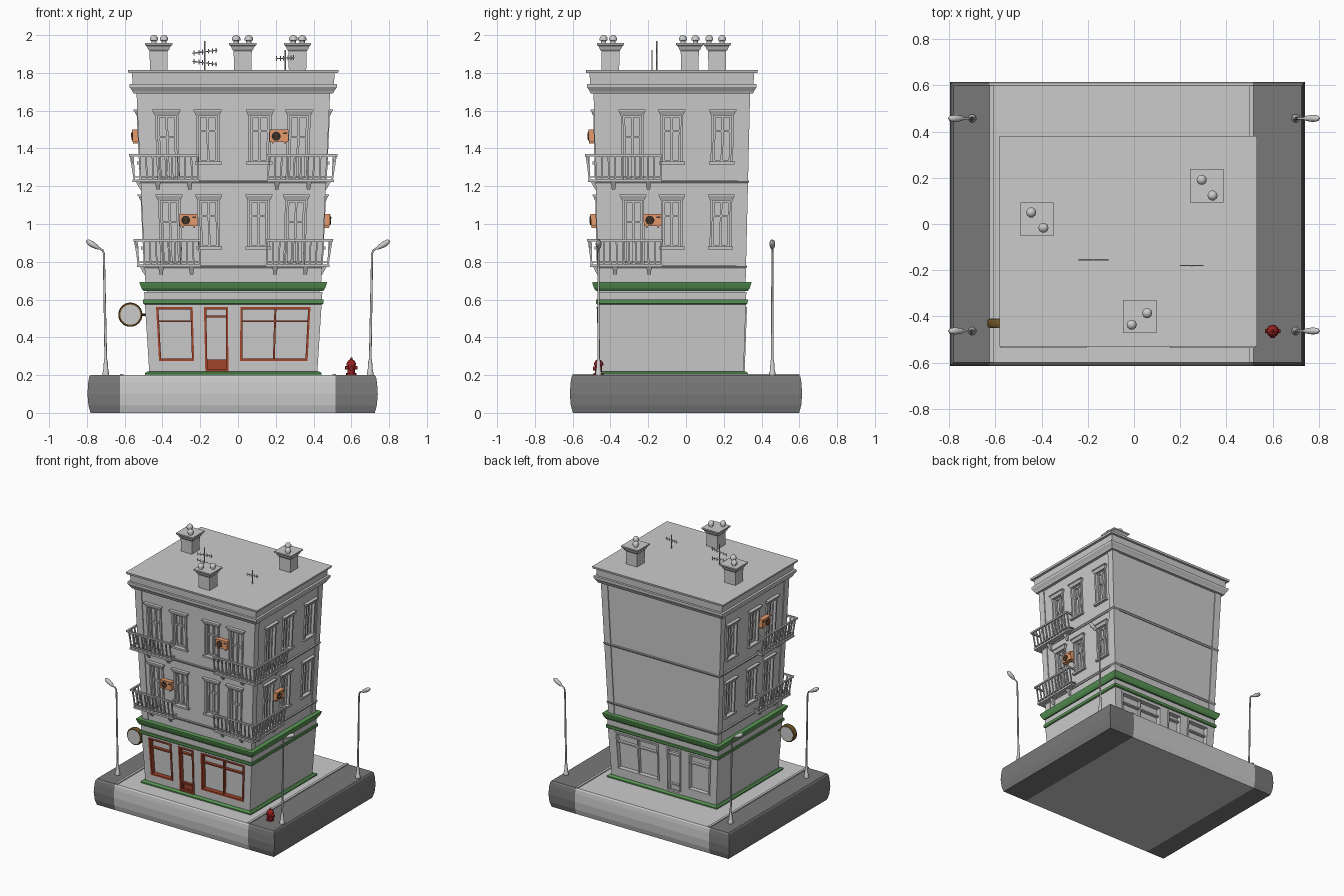
import bpy, bmesh, math
from mathutils import Vector

if "Cube" in bpy.data.objects:
    bpy.data.objects.remove(bpy.data.objects["Cube"])

CX, CY, HX, HY = -0.025, -0.075, 0.46, 0.385      # building centre and half sizes


def material(name, r, g, b):
    m = bpy.data.materials.new(name)
    m.diffuse_color = (r, g, b, 1)
    m.use_nodes = True
    m.node_tree.nodes["Principled BSDF"].inputs["Base Color"].default_value = m.diffuse_color
    return m


GREEN = material("green_trim", 0.10, 0.30, 0.09)
RED = material("shop_red", 0.36, 0.06, 0.025)
ORANGE = material("unit_orange", 0.80, 0.33, 0.15)
DARK = material("dark", 0.04, 0.035, 0.03)
HYDRANT = material("hydrant_red", 0.30, 0.015, 0.015)
BROWN = material("sign_rim", 0.16, 0.09, 0.02)
ASPHALT = material("asphalt", 0.19, 0.19, 0.19)


def make(name, bm, mat=None, smooth=False):
    bmesh.ops.recalc_face_normals(bm, faces=bm.faces)
    me = bpy.data.meshes.new(name)
    bm.to_mesh(me)
    bm.free()
    if mat:
        me.materials.append(mat)
    if smooth:
        me.shade_smooth()
        me.set_sharp_from_angle(angle=math.radians(40))
    ob = bpy.data.objects.new(name, me)
    bpy.context.collection.objects.link(ob)
    return ob


def loft(bm, loops):
    rows = [[bm.verts.new(p) for p in lp] for lp in loops]
    n = len(rows[0])
    for a, b in zip(rows, rows[1:]):
        for i in range(n):
            bm.faces.new((a[i], a[(i + 1) % n], b[(i + 1) % n], b[i]))
    bm.faces.new(rows[0][::-1])
    bm.faces.new(rows[-1])


def rect(x0, x1, y0, y1, z):
    return [(x0, y0, z), (x1, y0, z), (x1, y1, z), (x0, y1, z)]


def tube(bm, pts, radii, n=10):
    pts = [Vector(p) for p in pts]
    loops = []
    for i, p in enumerate(pts):
        d = (pts[min(i + 1, len(pts) - 1)] - pts[max(i - 1, 0)]).normalized()
        a = d.cross(Vector((0, 1, 0)) if abs(d.y) < 0.9 else Vector((1, 0, 0))).normalized()
        b = d.cross(a)
        r = radii[i] if isinstance(radii, (list, tuple)) else radii
        loops.append([p + r * (a * math.cos(t) + b * math.sin(t))
                      for t in (2 * math.pi * k / n for k in range(n))])
    loft(bm, loops)


def warp(x, y, z):
    """The house leans outwards as it rises."""
    if z <= 0.64:
        sx, sy = 0.965 + 0.1375 * (z - 0.2), 0.985 + 0.09 * (z - 0.2)
    else:
        sx, sy = 1 + 0.1 * (z - 0.7), 1 + 0.06 * (z - 0.7)
    return (CX + x * sx, CY + y * sy, z)


def on(face, u, z, d):
    x, y = {"front": (u, -HY - d), "back": (u, HY + d),
            "right": (HX + d, u), "left": (-HX - d, u)}[face]
    return warp(x, y, z)


def fbox(bm, face, u0, u1, z0, z1, d0, d1, tilt=0, flare=0):
    loft(bm, [[on(face, u0 - f, z, d0 + t), on(face, u1 + f, z, d0 + t),
               on(face, u1 + f, z, d1 + t), on(face, u0 - f, z, d1 + t)]
              for z, t, f in ((z0, 0, 0), (z1, tilt, flare))])


def frame(bm, face, u0, u1, z0, z1, d0, d1, t):
    for a, b in ((u0, u0 + t), (u1 - t, u1)):
        fbox(bm, face, a, b, z0, z1, d0, d1)
    for a, b in ((z0, z0 + t), (z1 - t, z1)):
        fbox(bm, face, u0 + t, u1 - t, a, b, d0, d1)


def ring(name, profile, mat=None):
    bm = bmesh.new()
    loft(bm, [[warp(sx * (HX + d), sy * (HY + d), z)
               for sx, sy in ((-1, -1), (1, -1), (1, 1), (-1, 1))] for z, d in profile])
    return make(name, bm, mat)


# ground slab: pavement between two road strips, slightly bulging sides
BULGE = [(0, 0.016), (0.04, 0.005), (0.1, 0), (0.16, 0.004), (0.19, 0.009), (0.2, 0.016)]
for name, x0, x1, l, r, mat in (("road_left", -0.797, -0.625, 1, 0, ASPHALT),
                                ("pavement", -0.625, 0.515, 0, 0, None),
                                ("road_right", 0.515, 0.74, 0, 1, ASPHALT)):
    bm = bmesh.new()
    loft(bm, [rect(x0 + l * i, x1 - r * i, -0.615 + i, 0.615 - i, z) for z, i in BULGE])
    make(name, bm, mat)
bm = bmesh.new()
for x in (-0.625, 0.5):
    loft(bm, [rect(x, x + 0.018, -0.6, 0.6, z) for z in (0.19, 0.207)])
make("curbs", bm)

# walls and horizontal mouldings
ground = ring("ground_floor_wall", [(0.2, 0), (0.64, 0)])
upper = ring("upper_wall", [(0.641, 0), (1.7, 0)])
ring("plinth", [(0.2, 0.024), (0.21, 0.024), (0.218, 0.012)], GREEN)
ring("shop_band", [(0.575, 0.004), (0.58, 0.009), (0.6, 0.009)], GREEN)
ring("shop_cornice", [(0.645, 0.018), (0.66, 0.028), (0.685, 0.036), (0.692, 0.036)], GREEN)
ring("roof_cornice", [(1.69, 0.02), (1.705, 0.026), (1.725, 0.038), (1.742, 0.038)])
ring("roof_frieze", [(1.74, 0.022), (1.802, 0.024)])
ring("roof_slab", [(1.8, 0.04), (1.815, 0.042)])
FLOORS = (0.78, 1.23)
for f in FLOORS:
    ring("floor_band", [(f - 0.014, 0.006), (f - 0.006, 0.012), (f, 0.012)])
bm = bmesh.new()
for face, h in (("front", HX), ("back", HX), ("left", HY), ("right", HY)):
    for a, b in ((-h - 0.006, -h + 0.045), (h - 0.045, h + 0.006)):
        fbox(bm, face, a, b, 0.69, 1.695, -0.01, 0.006)
make("corner_pilasters", bm)

cut = bmesh.new()

# upper windows with hood, jambs, sill and recessed sashes
bm = bmesh.new()
for f in FLOORS:
    spots = [("front", u, abs(u) > 0.2) for u in (-0.325, -0.125, 0.13, 0.32)]
    spots += [(s, v, v < -0.1) for s in ("left", "right") for v in (-0.2, 0.0, 0.255)]
    for face, u, tall in spots:
        z0, z1 = f + (0.004 if tall else 0.1), f + 0.345
        fbox(cut, face, u - 0.045, u + 0.045, z0, z1, -0.022, 0.05)
        for s in (-1, 1):
            a, b = sorted((u + s * 0.045, u + s * 0.057))
            fbox(bm, face, a, b, z0, z1, -0.01, 0.01)
        fbox(bm, face, u - 0.057, u + 0.057, z1, z1 + 0.022, -0.015, 0.012, 0.008, 0.01)
        fbox(bm, face, u - 0.069, u + 0.069, z1 + 0.022, z1 + 0.03, -0.01, 0.024)
        if not tall:
            fbox(bm, face, u - 0.066, u + 0.066, z0 - 0.014, z0, -0.01, 0.02)
        frame(bm, face, u - 0.045, u + 0.045, z0, z1, -0.024, -0.01, 0.01)
        fbox(bm, face, u - 0.006, u + 0.006, z0, z1, -0.024, -0.008)
        zt = z0 + (z1 - z0) * 0.66
        fbox(bm, face, u - 0.04, u + 0.04, zt - 0.005, zt + 0.005, -0.024, -0.009)
make("upper_windows", bm)

# shop fronts: red at the front, plain at the back
for face, mat in (("front", RED), ("back", None)):
    bm = bmesh.new()
    for u0, u1, z0, mull, trans in ((-0.4, -0.215, 0.275, (), 0.485),
                                    (-0.15, -0.03, 0.218, (), 0.51),
                                    (0.04, 0.4, 0.275, (0.22,), 0.485)):
        fbox(cut, face, u0, u1, z0, 0.558, -0.03, 0.05)
        frame(bm, face, u0 - 0.003, u1 + 0.003, z0, 0.56, -0.03, 0.006, 0.012)
        for m in mull:
            fbox(bm, face, m - 0.005, m + 0.005, z0, 0.55, -0.032, -0.008)
        fbox(bm, face, u0, u1, trans - 0.005, trans + 0.005, -0.032, -0.008)
    fbox(bm, face, -0.145, -0.035, 0.22, 0.282, -0.032, -0.012)
    frame(bm, face, -0.133, -0.047, 0.232, 0.275, -0.02, -0.008, 0.006)
    make("shop_frames_" + face, bm, mat)

cutter = make("opening_cutter", cut)
cutter.hide_render = True
cutter.hide_viewport = False
cutter.display_type = 'WIRE'
for wall in (ground, upper):
    mod = wall.modifiers.new("openings", 'BOOLEAN')
    mod.operation, mod.solver, mod.object = 'DIFFERENCE', 'EXACT', cutter

# corner balconies wrapping round both front corners
FD, RD, END, SEND = 0.042, 0.058, 0.17, -0.05      # floor and rail depth, inner ends
bm = bmesh.new()
for f in FLOORS:
    for s, side in ((-1, "left"), (1, "right")):
        def front(a, b, *rest):
            fbox(bm, "front", *sorted((s * a, s * b)), *rest)
        front(END, HX + FD + 0.004, f - 0.008, f + 0.006, -0.01, FD + 0.004)
        fbox(bm, side, -HY - FD - 0.004, SEND, f - 0.008, f + 0.006, -0.01, FD + 0.004)
        for z, d, h in ((f + 0.128, RD, 0.012), (f + 0.016, FD + 0.002, 0.006)):
            front(END, HX + d, z, z + h, d - 0.012, d)
            front(END, END + 0.012, z, z + h, -0.01, d)
            fbox(bm, side, -HY - d, SEND, z, z + h, d - 0.012, d)
            fbox(bm, side, SEND - 0.012, SEND, z, z + h, -0.01, d)
        for face, a, b, n in (("front", s * (END + 0.006), s * (HX + FD - 0.004), 11),
                              (side, -HY - FD + 0.004, SEND - 0.006, 12)):
            for i in range(n):
                u = a + (b - a) * i / (n - 1)
                fbox(bm, face, u - 0.004, u + 0.004, f, f + 0.13, FD - 0.01, FD - 0.002, 0.014)
        for face, u in (("front", s * 0.22), ("front", s * 0.38), (side, -0.3), (side, -0.12)):
            fbox(bm, face, u - 0.008, u + 0.008, f - 0.05, f - 0.008, -0.01, 0.008, 0.022, 0.006)
make("balconies", bm)

# air conditioners with fan, vent and feet
body, dark = bmesh.new(), bmesh.new()
for face, u, z in (("front", -0.23, 1.02), ("front", 0.225, 1.465),
                   ("right", -0.1, 1.02), ("left", -0.1, 1.465)):
    fbox(body, face, u - 0.046, u + 0.046, z - 0.03, z + 0.034, 0.004, 0.036)
    for s in (-0.03, 0.03):
        fbox(body, face, u + s - 0.004, u + s + 0.004, z - 0.04, z - 0.03, -0.01, 0.034)
    c = u - 0.014
    tube(dark, [on(face, c, z, 0.034), on(face, c, z, 0.039)], 0.024, 16)
    fbox(dark, face, u + 0.02, u + 0.04, z + 0.012, z + 0.02, 0.03, 0.038)
    for k in range(6):
        t = k * math.pi / 3
        tube(body, [on(face, c, z, 0.04), on(face, c + 0.021 * math.cos(t), z + 0.021 * math.sin(t), 0.04)], 0.0022, 4)
make("air_conditioners", body, ORANGE)
make("air_conditioner_fans", dark, DARK)

# chimneys with flared caps and two pots each
bm, pots = bmesh.new(), bmesh.new()
for x, y, offs in ((-0.42, 0.02, ((-0.025, 0.03), (0.028, -0.036))),
                   (0.315, 0.165, ((-0.022, 0.026), (0.025, -0.042))),
                   (0.025, -0.4, ((-0.035, -0.036), (0.032, 0.014)))):
    loft(bm, [rect(x - r, x + r, y - r, y + r, z) for z, r in
              ((1.805, 0.046), (1.915, 0.048), (1.925, 0.056), (1.94, 0.062), (1.948, 0.072), (1.958, 0.072))])
    for a, b in offs:
        tube(pots, [(x + a, y + b, z) for z in (1.955, 1.97, 1.972, 1.985, 1.996, 2.0)],
             [0.014, 0.014, 0.022, 0.022, 0.014, 0.004], 10)
make("chimneys", bm)
make("chimney_pots", pots, None, True)

# roof antennas
bm = bmesh.new()
for x, y, top, bars in ((-0.175, -0.155, 1.97, ((1.912, 0.008), (1.853, -0.008))),
                        (0.25, -0.18, 1.92, ((1.878, 0.003),))):
    tube(bm, [(x, y, 1.81), (x, y, top)], 0.004, 6)
    w = 0.065 if len(bars) > 1 else 0.05
    for z, t in bars:
        tube(bm, [(x - w, y, z - t), (x + w, y, z + t)], 0.003, 6)
        for k in (-0.9, -0.5, -0.2, 0.3, 0.6, 0.9):
            tube(bm, [(x + k * w, y, z + k * t - 0.013), (x + k * w, y, z + k * t + 0.013)], 0.0025, 6)
make("antennas", bm)

# four street lamps
for s, bx in ((-1, -0.70), (1, 0.70)):
    for y in (-0.463, 0.457):
        bm = bmesh.new()
        tube(bm, [(bx, y, z) for z in (0.2, 0.215, 0.22, 0.275, 0.29)], [0.018, 0.018, 0.014, 0.01, 0.006])
        tube(bm, [(bx, y, 0.28), (bx + s * 0.01, y, 0.845), (bx + s * 0.018, y, 0.862),
                  (bx + s * 0.05, y, 0.88)], [0.007, 0.0055, 0.0055, 0.005])
        tube(bm, [(bx + s * a, y, z) for a, z in ((0.035, 0.868), (0.048, 0.878), (0.075, 0.894), (0.095, 0.908), (0.103, 0.913))],
             [0.005, 0.012, 0.016, 0.012, 0.003])
        make("street_lamp", bm, None, True)

# fire hydrant
bm = bmesh.new()
x, y = 0.6, -0.463
tube(bm, [(x, y, z) for z in (0.2, 0.21, 0.211, 0.25, 0.251, 0.26, 0.275, 0.281, 0.282, 0.292)],
     [0.027, 0.027, 0.019, 0.019, 0.026, 0.026, 0.018, 0.01, 0.006, 0.005], 14)
tube(bm, [(x - 0.033, y, 0.238), (x + 0.033, y, 0.238)], 0.009)
tube(bm, [(x, y - 0.03, 0.235), (x, y, 0.235)], 0.011)
make("fire_hydrant", bm, HYDRANT, True)

# round hanging sign on the left front corner
rim, disc = bmesh.new(), bmesh.new()
c = Vector((-0.57, -0.43, 0.52))
ys = Vector((0, 0.018, 0))
tube(rim, [c - ys, c - ys * 0.7, c + ys * 0.7, c + ys], [0.06, 0.064, 0.064, 0.06], 32)
tube(rim, [c + Vector((0.06, 0, 0)), c + Vector((0.11, 0, 0))], 0.006, 8)
tube(disc, [c - ys * 1.15, c + ys * 1.15], 0.053, 32)
make("sign_rim", rim, BROWN, True)
make("sign_disc", disc, None, True)
